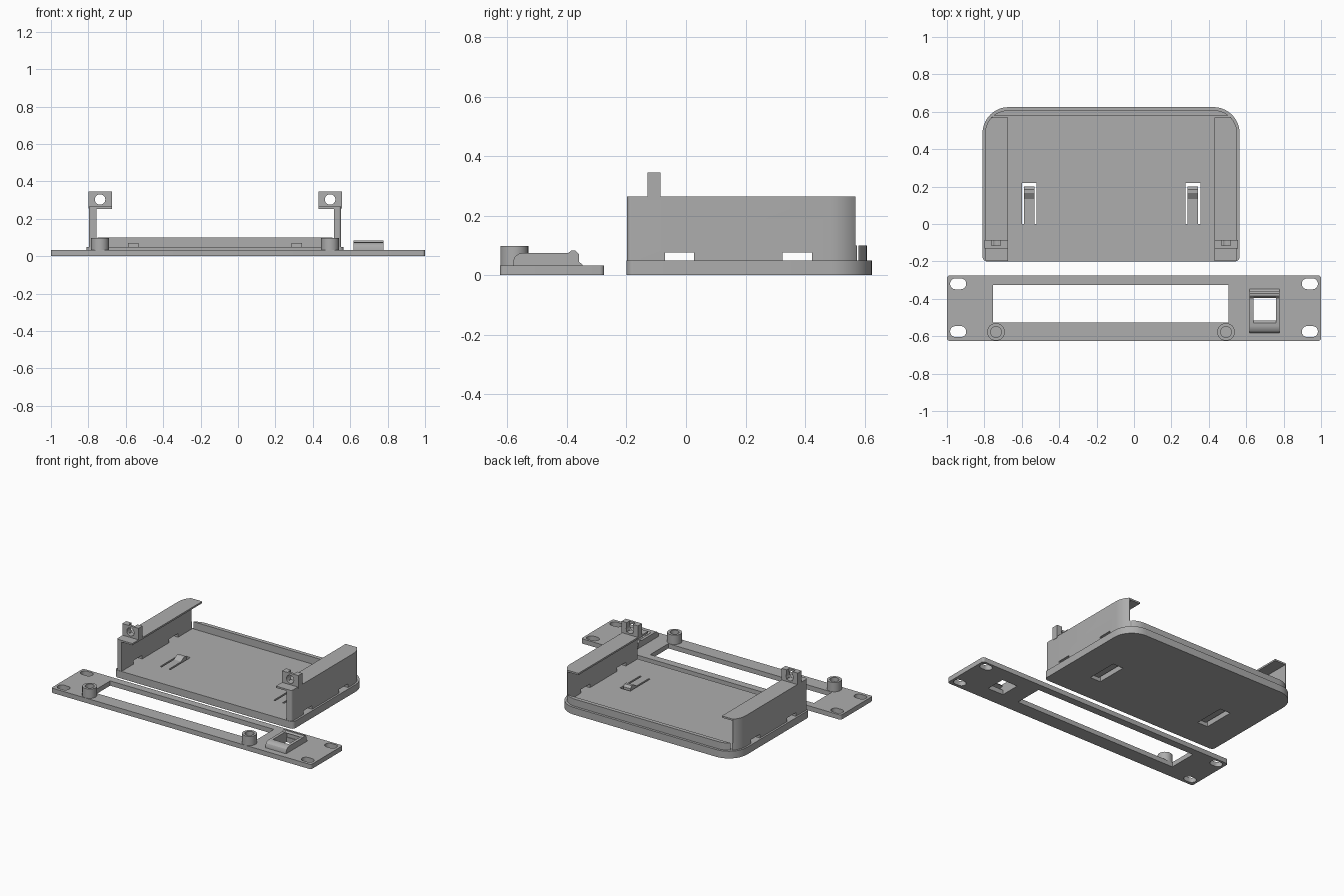
import bpy, bmesh, math

if "Cube" in bpy.data.objects:
    bpy.data.objects.remove(bpy.data.objects["Cube"])

grey = bpy.data.materials.new("plain grey")
grey.diffuse_color = (0.42, 0.42, 0.42, 1)
grey.use_nodes = True
grey.node_tree.nodes["Principled BSDF"].inputs["Base Color"].default_value = grey.diffuse_color


def prism(name, pts, lo, hi, axis="z"):
    """Extrude a closed 2D profile along an axis."""
    def place(p, t):
        return {"z": (p[0], p[1], t), "x": (t, p[0], p[1]), "y": (p[0], t, p[1])}[axis]
    bm = bmesh.new()
    a = [bm.verts.new(place(p, lo)) for p in pts]
    b = [bm.verts.new(place(p, hi)) for p in pts]
    bm.faces.new(a)
    bm.faces.new(b[::-1])
    n = len(pts)
    for i in range(n):
        bm.faces.new((a[i], b[i], b[(i + 1) % n], a[(i + 1) % n]))
    bmesh.ops.recalc_face_normals(bm, faces=bm.faces)
    me = bpy.data.meshes.new(name)
    bm.to_mesh(me)
    bm.free()
    ob = bpy.data.objects.new(name, me)
    bpy.context.collection.objects.link(ob)
    me.materials.append(grey)
    return ob


def rounded(x0, x1, y0, y1, front, back, seg=10):
    """Rectangle outline with separate front and back corner radii."""
    pts = []
    for cx, cy, r, start in ((x1 - back, y1 - back, back, 0), (x0 + back, y1 - back, back, 90),
                             (x0 + front, y0 + front, front, 180), (x1 - front, y0 + front, front, 270)):
        for i in range(seg + 1):
            a = math.radians(start + 90 * i / seg)
            pts.append((cx + r * math.cos(a), cy + r * math.sin(a)))
    return pts


def circle(cx, cy, r, n=32):
    return [(cx + r * math.cos(math.tau * i / n), cy + r * math.sin(math.tau * i / n)) for i in range(n)]


def box(name, x0, x1, y0, y1, z0, z1):
    return prism(name, [(x0, y0), (x1, y0), (x1, y1), (x0, y1)], z0, z1)


def cut(ob, *cutters):
    """Subtract cutters, then throw them away."""
    for c in cutters:
        m = ob.modifiers.new("cut", "BOOLEAN")
        m.operation, m.solver, m.object = "DIFFERENCE", "EXACT", c
    dg = bpy.context.evaluated_depsgraph_get()
    me = bpy.data.meshes.new_from_object(ob.evaluated_get(dg))
    ob.modifiers.clear()
    ob.data = me
    for c in cutters:
        bpy.data.objects.remove(c)


CX = -0.1225  # tray centre line

# Tray floor with two latch windows
floor = prism("tray_floor", rounded(-0.81, 0.565, -0.2, 0.625, 0.025, 0.14), 0, 0.05)
latches = (-0.56, 0.315)
cut(floor, *[box("cutter", x - 0.04, x + 0.04, 0, 0.22, -0.1, 0.2) for x in latches])

# Side walls, top flanges and low back lip carved from one shell
shell = prism("tray_walls", rounded(-0.797, 0.552, -0.198, 0.608, 0.015, 0.125), 0.05, 0.265)
cut(shell,
    box("cutter", -0.757, 0.512, -0.4, 0.58, 0.0, 0.253),
    box("cutter", -0.675, 0.43, -0.4, 0.8, 0.1, 0.4),
    box("cutter", -1.2, 1.2, 0.57, 0.8, 0.1, 0.4),
    box("cutter", -1.2, 1.2, -0.07, 0.027, 0.04, 0.076),
    box("cutter", -1.2, 1.2, 0.325, 0.423, 0.04, 0.076))

# Spring latches in the floor
for x in latches:
    prism("floor_latch", [(-0.01, 0.025), (0.2, 0.025), (0.2, 0.055), (0.185, 0.07), (0.165, 0.07),
                          (0.135, 0.05), (-0.01, 0.05)], x - 0.028, x + 0.028, "x")

# Screw ears with nut pockets
for s in (-1, 1):
    x = CX + s * 0.615
    ear = box("screw_ear", x - 0.0625, x + 0.0625, -0.13, -0.086, 0.254, 0.345)
    cut(ear, prism("cutter", circle(x, 0.303, 0.028), -0.3, 0.1, "y"),
        box("cutter", x - 0.024, x + 0.024, -0.114, -0.05, 0.28, 0.4))

# Face plate with large window, rack slots and jack opening
plate = prism("face_plate", rounded(-1, 1, -0.625, -0.275, 0.015, 0.015, 5), 0, 0.033)
cutters = [box("cutter", -0.755, 0.505, -0.527, -0.327, -0.1, 0.1),
           box("cutter", 0.638, 0.758, -0.516, -0.377, -0.1, 0.1)]
for x in (-0.94, 0.94):
    for y in (-0.32, -0.575):
        cutters.append(prism("cutter", rounded(x - 0.043, x + 0.043, y - 0.029, y + 0.029, 0.0285, 0.0285, 8),
                             -0.1, 0.1))
cut(plate, *cutters)

# Screw posts
for x in (-0.738, 0.492):
    post = prism("screw_post", circle(x, -0.577, 0.047), 0.02, 0.098)
    cut(post, prism("cutter", circle(x, -0.577, 0.029), 0.034, 0.2))

# Jack holder: two cheeks joined by a front hook and a rear hook
cheek = [(-0.582, 0.03), (-0.582, 0.045), (-0.575, 0.062), (-0.562, 0.072), (-0.545, 0.075), (-0.395, 0.075),
         (-0.385, 0.083), (-0.372, 0.083), (-0.36, 0.07), (-0.36, 0.045), (-0.348, 0.036), (-0.348, 0.03)]
for x0, x1 in ((0.618, 0.638), (0.758, 0.778)):
    prism("jack_cheek", cheek, x0, x1, "x")
prism("jack_front_hook", [(-0.582, 0.03), (-0.582, 0.045), (-0.575, 0.062), (-0.562, 0.072), (-0.545, 0.075),
                          (-0.528, 0.075), (-0.516, 0.062), (-0.545, 0.055), (-0.545, 0.03)], 0.63, 0.766, "x")
prism("jack_rear_hook", [(-0.348, 0.03), (-0.348, 0.036), (-0.36, 0.045), (-0.36, 0.07), (-0.372, 0.083),
                         (-0.385, 0.083), (-0.395, 0.072), (-0.372, 0.06), (-0.372, 0.03)], 0.63, 0.766, "x")

# Smooth the round parts, keep edges sharp
for ob in bpy.context.scene.objects:
    ob.select_set(True)
    bpy.context.view_layer.objects.active = ob
bpy.ops.object.shade_smooth_by_angle(angle=math.radians(30))
